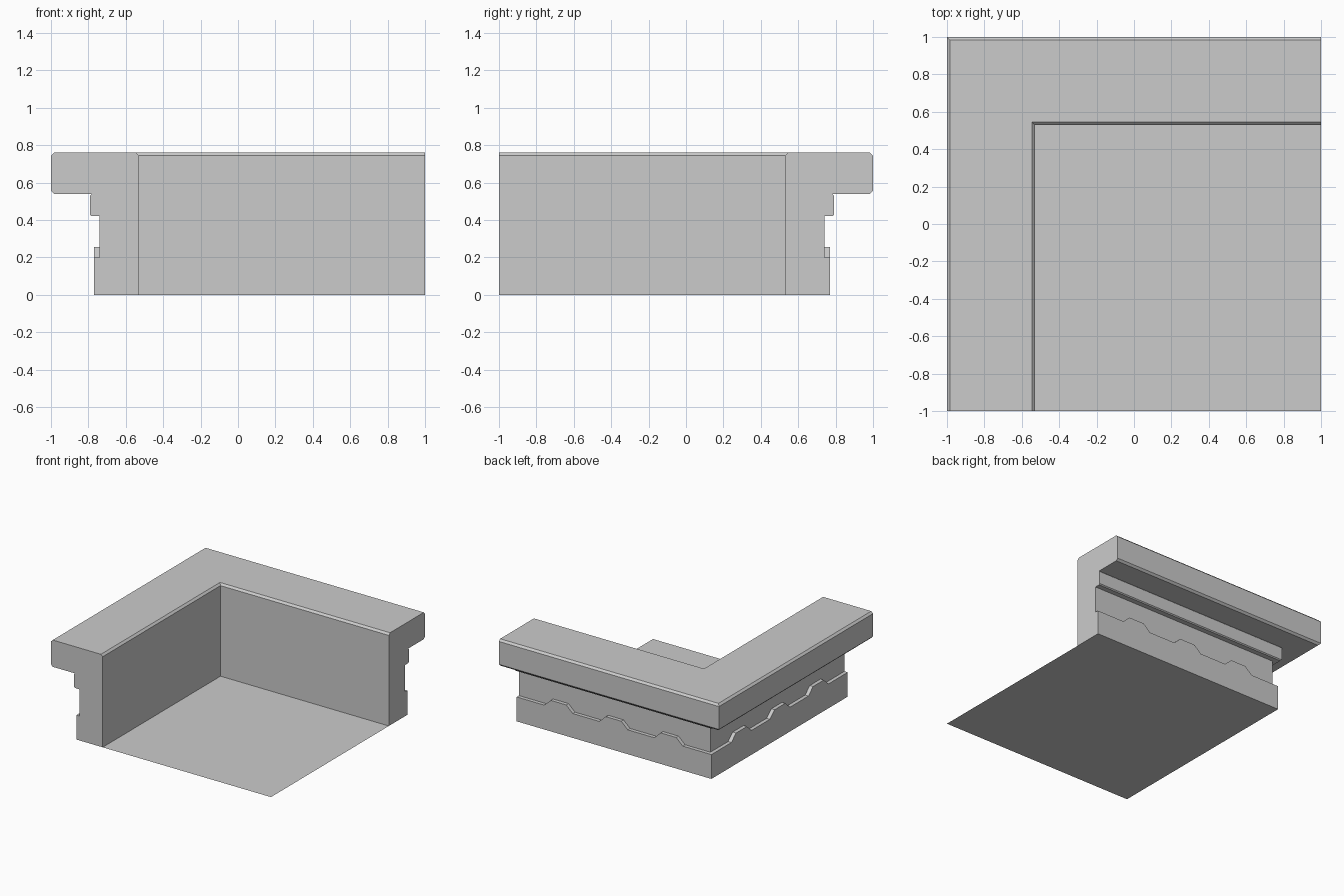
import bpy
import bmesh

cube = bpy.data.objects.get("Cube")
if cube:
    bpy.data.objects.remove(cube, do_unlink=True)

GREY = (0.6, 0.6, 0.6, 1)
stone = bpy.data.materials.new("plain grey stone")
stone.use_nodes = True
stone.diffuse_color = GREY
stone.node_tree.nodes["Principled BSDF"].inputs["Base Color"].default_value = GREY

FLOOR, PLINTH, WALL, BAND, COPING, INNER = 0.0, 0.77, 0.74, 0.79, 1.0, 0.53
HEIGHT = 0.76


def finish(name, bm):
    bmesh.ops.remove_doubles(bm, verts=bm.verts, dist=1e-5)
    bmesh.ops.recalc_face_normals(bm, faces=bm.faces)
    mesh = bpy.data.meshes.new(name)
    bm.to_mesh(mesh)
    bm.free()
    mesh.materials.append(stone)
    obj = bpy.data.objects.new(name, mesh)
    bpy.context.collection.objects.link(obj)
    return obj


def sweep_corner(name, profile):
    """Sweep an (offset, height) profile round the mitred corner; its foot stays open."""
    bm = bmesh.new()
    rows = [[bm.verts.new(p) for p in ((1, d, z), (-d, d, z), (-d, -1, z))]
            for d, z in profile]
    for a, b in zip(rows, rows[1:]):
        for i in (0, 1):
            bm.faces.new((a[i], a[i + 1], b[i + 1], b[i]))
    for i in (0, 2):
        bm.faces.new([r[i] for r in rows])
    return finish(name, bm)


# Corner wall with its moulded band and chamfered coping
c, s = 0.016, 0.008
sweep_corner("corner_wall", [
    (WALL, FLOOR), (WALL, 0.42), (BAND - s, 0.42), (BAND, 0.42 + s),
    (BAND, 0.54 - s), (BAND - s, 0.54), (COPING - c, 0.54), (COPING, 0.54 + c),
    (COPING, HEIGHT - c), (COPING - c, HEIGHT), (INNER + c, HEIGHT),
    (INNER, HEIGHT - c), (INNER, FLOOR)])

# Raised plinth with three stepped humps along each arm
low, high = 0.2, 0.255
bm = bmesh.new()
for arm in ("back", "side"):
    def place(t, d, z):
        return bm.verts.new((t, d, z) if arm == "back" else (-d, -t, z))

    crest = [(1, low)]
    for k in range(3):
        start = 0.75 - 0.5 * k
        crest += [(start, low), (start - 0.06, high),
                  (start - 0.2, high), (start - 0.26, low)]
    outer = [place(t, PLINTH, z) for t, z in crest + [(-PLINTH, low)]]
    inner = [place(t, WALL, z) for t, z in crest + [(-WALL, low)]]
    foot_corner, foot_end = place(-PLINTH, PLINTH, FLOOR), place(1, PLINTH, FLOOR)
    bm.faces.new(outer + [foot_corner, foot_end])
    for i in range(len(outer) - 1):
        bm.faces.new((outer[i], outer[i + 1], inner[i + 1], inner[i]))
    bm.faces.new((outer[0], inner[0], place(1, WALL, FLOOR), foot_end))
finish("wavy_plinth", bm)

# Flat floor sheet under the walls
bm = bmesh.new()
bm.faces.new([bm.verts.new((x, y, FLOOR)) for x, y in
              ((-PLINTH, -1), (1, -1), (1, PLINTH), (-PLINTH, PLINTH))])
finish("floor", bm)
